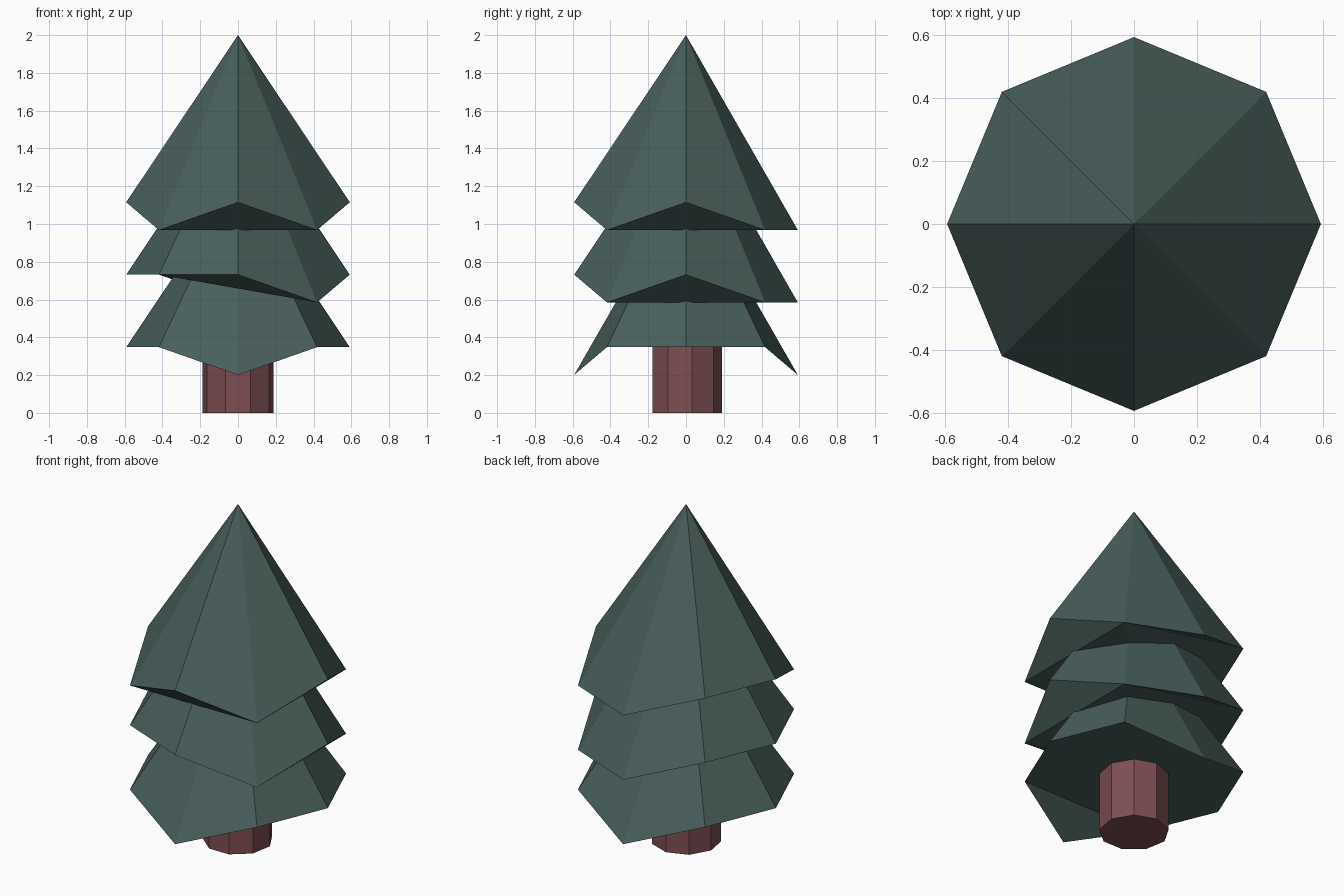
import bpy, bmesh, math

if "Cube" in bpy.data.objects:
    bpy.data.objects.remove(bpy.data.objects["Cube"])

def material(name, rgb):
    m = bpy.data.materials.new(name)
    m.diffuse_color = (*rgb, 1.0)
    m.use_nodes = True
    m.node_tree.nodes["Principled BSDF"].inputs["Base Color"].default_value = m.diffuse_color
    return m

green = material("dull pine green", (0.065, 0.114, 0.105))
brown = material("reddish bark", (0.205, 0.076, 0.084))

def finish(name, bm, mat):
    bmesh.ops.recalc_face_normals(bm, faces=bm.faces)
    mesh = bpy.data.meshes.new(name)
    bm.to_mesh(mesh)
    bm.free()
    mesh.materials.append(mat)
    obj = bpy.data.objects.new(name, mesh)
    bpy.context.collection.objects.link(obj)
    return obj

# Eight-sided foliage cone whose rim dips at some corners
def tier(name, rim_z, dips, radius=0.592, height=0.885, drop=0.147):
    bm = bmesh.new()
    apex = bm.verts.new((0, 0, rim_z + height))
    rim = []
    for i in range(8):
        a = math.radians(45 * i)
        z = rim_z - (drop if 45 * i in dips else 0)
        rim.append(bm.verts.new((radius * math.cos(a), radius * math.sin(a), z)))
    for i in range(8):
        bm.faces.new((apex, rim[i], rim[(i + 1) % 8]))
    # Underside: a folded flap at every axis corner, then the inner square
    for i in range(0, 8, 2):
        bm.faces.new((rim[i - 1], rim[(i + 1) % 8], rim[i]))
    bm.faces.new((rim[1], rim[5], rim[3]))
    bm.faces.new((rim[1], rim[7], rim[5]))
    return finish(name, bm, green)

tier("top_foliage", 1.115, {45, 90, 225, 315})
tier("middle_foliage", 0.732, {45, 90, 315})
tier("bottom_foliage", 0.348, {90, 270})

# Nine-sided trunk with one corner facing the back
bm = bmesh.new()
ring = [bm.verts.new((0.19 * math.sin(math.radians(40 * k)),
                      0.19 * math.cos(math.radians(40 * k)), 0)) for k in range(9)]
base = bm.faces.new(ring)
top = bmesh.ops.extrude_face_region(bm, geom=[base], use_keep_orig=True)
bmesh.ops.translate(bm, vec=(0, 0, 0.5),
                    verts=[g for g in top["geom"] if isinstance(g, bmesh.types.BMVert)])
finish("trunk", bm, brown)
